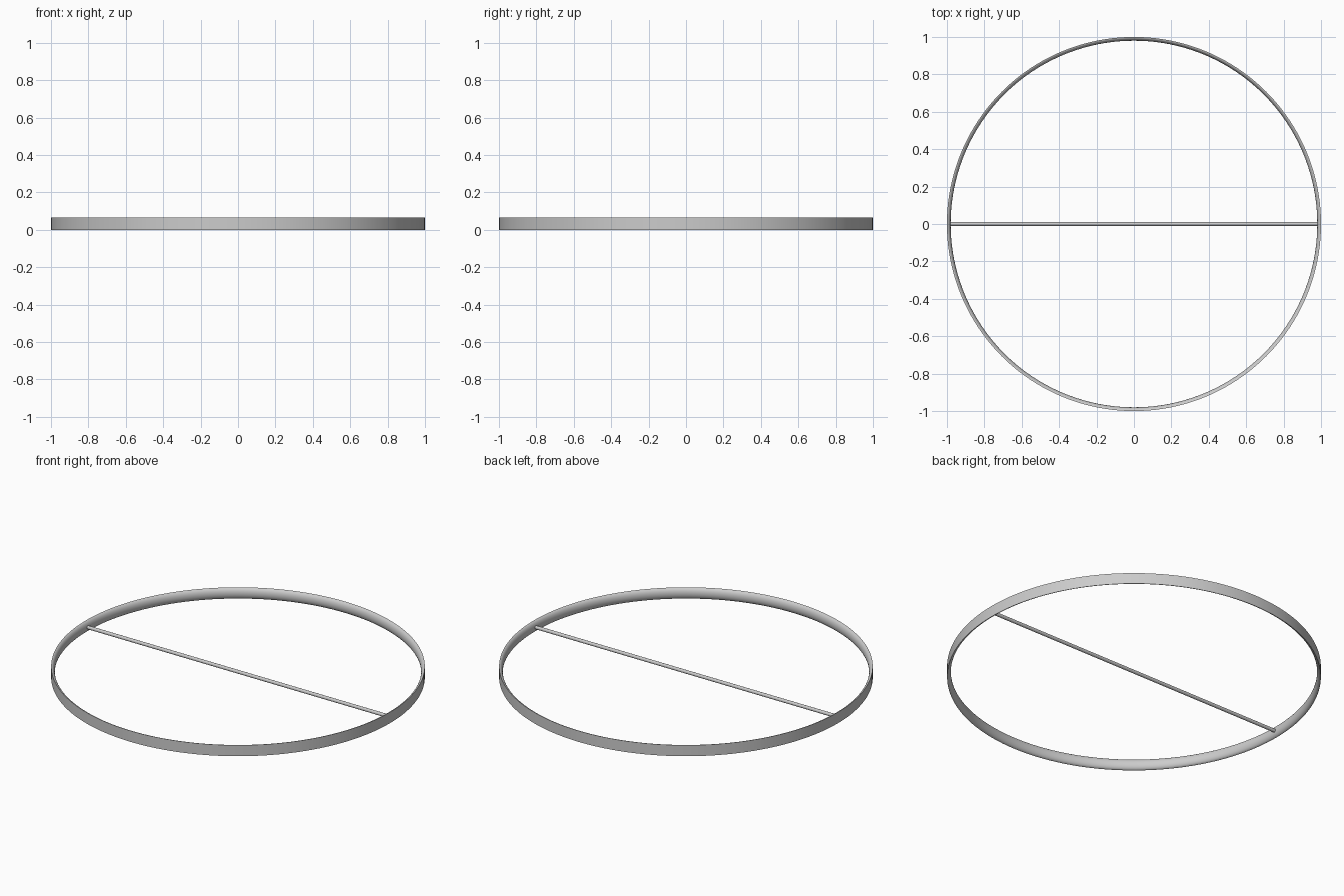
import bpy, bmesh, math

if "Cube" in bpy.data.objects:
    bpy.data.objects.remove(bpy.data.objects["Cube"])

R, H, DEPTH = 1.0, 0.065, 0.02   # outer radius, band height, band thickness
SEG, ARC = 160, 12


def finish(name, bm):
    bmesh.ops.recalc_face_normals(bm, faces=bm.faces)
    mesh = bpy.data.meshes.new(name)
    bm.to_mesh(mesh)
    bm.free()
    obj = bpy.data.objects.new(name, mesh)
    bpy.context.collection.objects.link(obj)
    bpy.ops.object.select_all(action='DESELECT')
    obj.select_set(True)
    bpy.context.view_layer.objects.active = obj
    bpy.ops.object.shade_smooth_by_angle(angle=math.radians(40))
    return obj


# Band: D-shaped section, flat outside and rounded inside, spun around z
bm = bmesh.new()
section = []
for i in range(ARC + 1):
    a = math.pi * i / ARC
    section.append(bm.verts.new((R - DEPTH * math.sin(a), 0, H / 2 - H / 2 * math.cos(a))))
edges = [bm.edges.new((section[i], section[(i + 1) % len(section)])) for i in range(len(section))]
bmesh.ops.spin(bm, geom=section + edges, cent=(0, 0, 0), axis=(0, 0, 1),
               angle=2 * math.pi, steps=SEG, use_merge=True)
bmesh.ops.remove_doubles(bm, verts=bm.verts, dist=1e-5)
finish("ring_band", bm)

# Thin round rod across the diameter, ends sunk into the band
bm = bmesh.new()
bmesh.ops.create_cone(bm, cap_ends=True, segments=24, radius1=0.01, radius2=0.01,
                      depth=2 * (R - DEPTH / 2))
rod = finish("cross_rod", bm)
rod.rotation_euler = (0, math.pi / 2, 0)
rod.location = (0, 0, H / 2)
